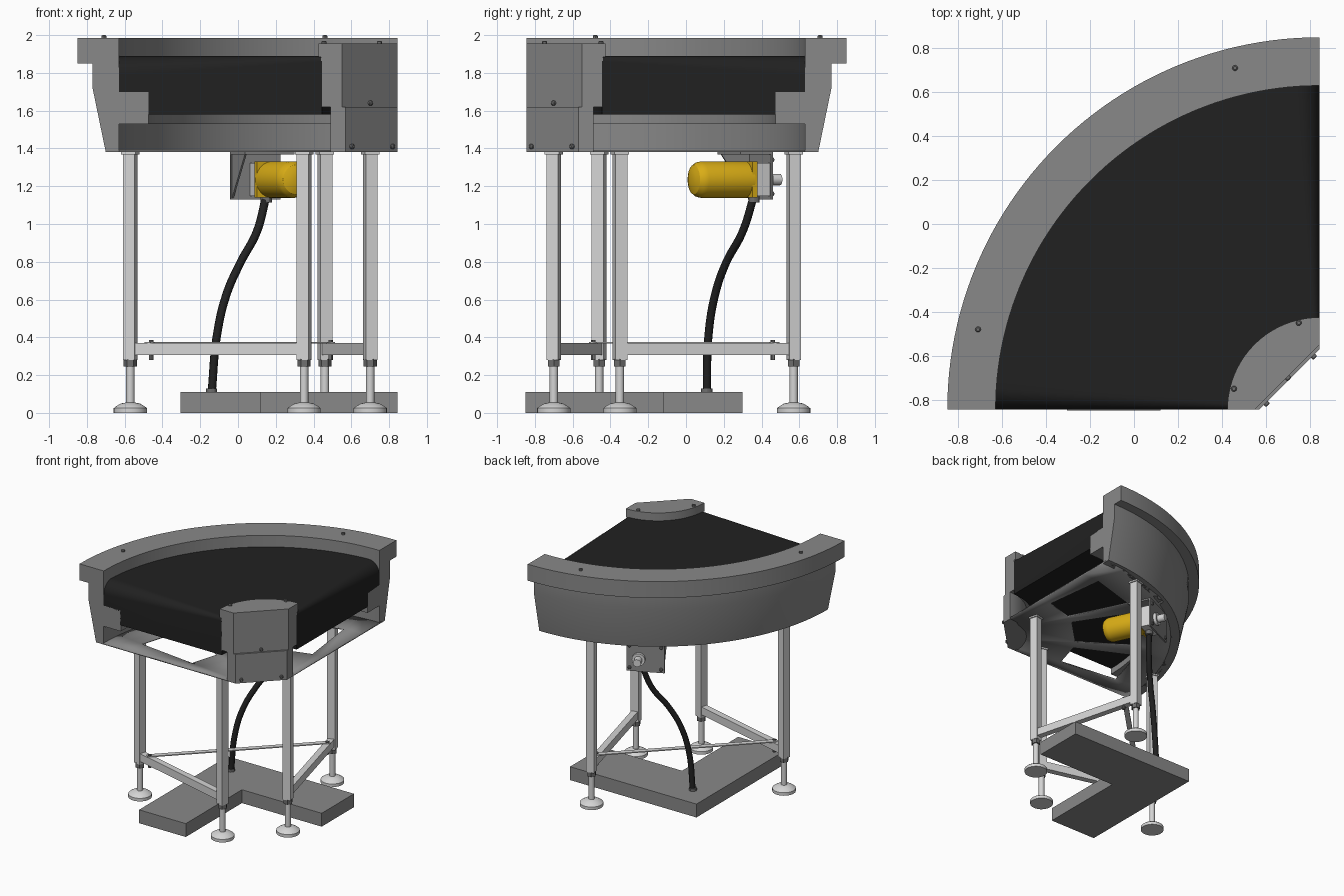
import bpy, bmesh, math
from mathutils import Vector, Matrix

if "Cube" in bpy.data.objects:
    bpy.data.objects.remove(bpy.data.objects["Cube"])

CX, CY = 0.845, -0.845          # pivot of the 90 degree curve
rad = math.radians


def mat(name, col):
    m = bpy.data.materials.new(name)
    m.diffuse_color = (*col, 1)
    m.use_nodes = True
    m.node_tree.nodes["Principled BSDF"].inputs["Base Color"].default_value = m.diffuse_color
    return m


GREY = mat("guard_grey", (0.25, 0.25, 0.25))
LIGHT = mat("light_metal", (0.66, 0.66, 0.66))
BLACK = mat("belt_black", (0.015, 0.015, 0.015))
YELLOW = mat("motor_yellow", (0.70, 0.42, 0.008))
STEEL = mat("bolt_grey", (0.16, 0.16, 0.16))


def finish(bm, name, m):
    bmesh.ops.recalc_face_normals(bm, faces=bm.faces)
    me = bpy.data.meshes.new(name)
    bm.to_mesh(me)
    bm.free()
    me.materials.append(m)
    ob = bpy.data.objects.new(name, me)
    bpy.context.collection.objects.link(ob)
    return ob


def polar(r, a, z):
    return (CX + r * math.cos(a), CY + r * math.sin(a), z)


def sweep(name, sec, m, angles, shape=lambda r, z, a: z):
    """Sweep a closed (radius, z) section around the pivot."""
    bm = bmesh.new()
    rings = [[bm.verts.new(polar(r, a, shape(r, z, a))) for r, z in sec] for a in angles]
    n = len(sec)
    for p, q in zip(rings, rings[1:]):
        for i in range(n):
            j = (i + 1) % n
            bm.faces.new((p[i], p[j], q[j], q[i]))
    bm.faces.new(rings[0])
    bm.faces.new(rings[-1])
    return finish(bm, name, m)


def prism(name, pts, z0, z1, m):
    bm = bmesh.new()
    f = bm.faces.new([bm.verts.new((x, y, z0)) for x, y in pts])
    ext = bmesh.ops.extrude_face_region(bm, geom=[f])["geom"]
    bmesh.ops.translate(bm, vec=(0, 0, z1 - z0),
                        verts=[v for v in ext if isinstance(v, bmesh.types.BMVert)])
    return finish(bm, name, m)


def box(name, c, size, m, ang=0):
    bm = bmesh.new()
    bmesh.ops.create_cube(bm, size=1, matrix=Matrix.Translation(c) @ Matrix.Rotation(ang, 4, 'Z')
                          @ Matrix.Diagonal((*size, 1)))
    return finish(bm, name, m)


def bar(name, p, q, w, h, m):
    p, q = Vector(p), Vector(q)
    d = q - p
    return box(name, (p + q) / 2, (d.length, w, h), m, math.atan2(d.y, d.x))


def lathe(name, prof, m, base, axis=(0, 0, 1), seg=32):
    """Revolve (radius, height) pairs about an axis from a base point."""
    bm = bmesh.new()
    rings = [[bm.verts.new((r * math.cos(k * math.tau / seg), r * math.sin(k * math.tau / seg), h))
              for k in range(seg)] for r, h in prof]
    for p, q in zip(rings, rings[1:]):
        for i in range(seg):
            j = (i + 1) % seg
            bm.faces.new((p[i], p[j], q[j], q[i]))
    bm.faces.new(rings[0])
    bm.faces.new(rings[-1])
    rot = Vector((0, 0, 1)).rotation_difference(Vector(axis)).to_matrix().to_4x4()
    bm.transform(Matrix.Translation(base) @ rot)
    return finish(bm, name, m)


def bolt(name, base, axis=(0, 0, 1), h=0.015, r=0.013):
    lathe(name, [(r, -0.005), (r, h * 0.7), (r * 0.6, h)], STEEL, base, axis, 12)


ARC = [rad(90 + 90 * i / 48) for i in range(49)]

# Outer guard rail, skirt housing
sweep("outer_guard", [(1.475, 1.85), (1.695, 1.85), (1.695, 1.985), (1.475, 1.985)], GREY, ARC)
sweep("outer_skirt", [(1.615, 1.85), (1.615, 1.72), (1.545, 1.38), (1.475, 1.38), (1.475, 1.53),
                      (1.32, 1.53), (1.32, 1.70), (1.475, 1.70), (1.475, 1.85)], GREY, ARC)

# Belt with ends rounded over conical rollers
K = 0.068


def roll(r, z, a):
    t = min(a - rad(90), rad(180) - a) / K
    if z < 1.88 or t >= 1:
        return z
    return z - K * r * (1 - math.sqrt(max(0, 1 - (1 - t) ** 2)))


ends = [K * (1 - math.cos(rad(90 * i / 10))) for i in range(10)]
belt_angles = sorted([rad(90) + e for e in ends] + [rad(180) - e for e in ends]
                     + [rad(94 + 82 * i / 40) for i in range(41)])
sweep("belt", [(0.40, 1.89), (1.478, 1.89), (1.478, 1.70), (1.325, 1.69), (1.325, 1.58), (0.40, 1.58)],
      BLACK, belt_angles, roll)


# Inner corner housing: cap, upper block, lower block
def corner(name, r, cut, z0, z1):
    arc = [polar(r, rad(90 + 90 * i / 20), 0)[:2] for i in range(21)]
    prism(name, arc + [(CX - cut, CY), (CX, CY + cut)], z0, z1, GREY)


corner("inner_guard_cap", 0.42, 0.295, 1.885, 1.955)
corner("inner_upper_block", 0.405, 0.295, 1.62, 1.885)
corner("inner_lower_block", 0.355, 0.275, 1.38, 1.62)

# Floor pan with three windows
bm = bmesh.new()
radii = [0.345, 0.74, 1.25, 1.52]
angs = [90, 97, 116, 123, 147, 154, 173, 180]
grid = [[bm.verts.new(polar(r, rad(a), 1.392)) for r in radii] for a in angs]
for i in range(7):
    for j in range(3):
        if j == 1 and i in (1, 3, 5):
            continue
        bm.faces.new((grid[i][j], grid[i][j + 1], grid[i + 1][j + 1], grid[i + 1][j]))
pan = finish(bm, "floor_pan", GREY)
if pan.data.polygons[0].normal.z < 0:
    pan.data.flip_normals()
pan.modifiers.new("thickness", 'SOLIDIFY').thickness = 0.012

# Legs with levelling feet
legs = {"outer_left": (-0.57, -0.46), "inner_left": (0.35, -0.70),
        "inner_right": (0.70, -0.35), "outer_right": (0.46, 0.57)}
tilt = math.atan2(-0.24, 0.92)
for n, (x, y) in legs.items():
    ang = tilt if n.endswith("left") else math.pi / 2 - tilt - math.pi
    box(n + "_leg", (x, y, 0.83), (0.064, 0.064, 1.10), LIGHT, ang)
    lathe(n + "_foot", [(0.088, 0), (0.088, 0.025), (0.075, 0.035), (0.05, 0.05), (0.022, 0.055),
                        (0.022, 0.245)], LIGHT, (x, y, 0))
    lathe(n + "_nut", [(0.035, 0.245), (0.035, 0.285)], STEEL, (x, y, 0), seg=6)
    box(n + "_top_plate", (x, y, 1.374), (0.08, 0.08, 0.012), LIGHT, ang)

# Braces between the legs
for side in ("left", "right"):
    p, q = legs["outer_" + side], legs["inner_" + side]
    bar(side + "_brace", (*p, 0.338), (*q, 0.338), 0.05, 0.064, LIGHT)
bar("cross_strap", (-0.48, -0.50, 0.372), (0.50, 0.48, 0.372), 0.04, 0.008, LIGHT)
for i, (x, y) in enumerate([(-0.46, -0.49), (0.49, 0.46)]):
    lathe(f"strap_bolt_{i}", [(0.012, 0.28), (0.012, 0.385)], STEEL, (x, y, 0), seg=12)

# L-shaped base on the ground
prism("base_platform", [(-0.305, -0.85), (0.12, -0.85), (0.12, -0.12), (0.845, -0.12),
                        (0.845, 0.30), (-0.305, 0.30)], 0, 0.11, GREY)

# Motor, gearbox and mounting bracket
ax = Vector((0.42, -0.907, 0)).normalized()
side = Vector((0.907, 0.42, 0)).normalized()
mang = math.atan2(side.y, side.x)
b = Vector((0.19, 0.30, 1.235))
lathe("motor", [(0.097, -0.03), (0.097, 0.24), (0.092, 0.265), (0.078, 0.285), (0.05, 0.296),
                (0.02, 0.30)], YELLOW, b, ax)
box("motor_flange", b - ax * 0.03, (0.185, 0.03, 0.19), YELLOW, mang)
box("gearbox", b - ax * 0.08, (0.17, 0.08, 0.175), LIGHT, mang)
pl = b - ax * 0.128 - side * 0.05
box("bracket_plate", (pl.x, pl.y, 1.255), (0.29, 0.012, 0.25), GREY, mang)
tp = pl + ax * 0.09
box("bracket_top", (tp.x, tp.y, 1.374), (0.29, 0.19, 0.012), GREY, mang)
lathe("gear_hub", [(0.05, 0), (0.05, 0.03), (0.03, 0.03), (0.03, 0.09)], LIGHT, b - ax * 0.128, -ax, 24)
for i, (u, z) in enumerate([(u, z) for u in (-0.12, 0.12) for z in (1.16, 1.34)]):
    p = pl + side * u - ax * 0.006
    bolt(f"bracket_bolt_{i}", (p.x, p.y, z), -ax)
bm = bmesh.new()                                   # triangular gusset
g = pl - side * 0.138
tri = [(0, 1.13), (0, 1.37), (0.17, 1.37)]
rows = [[bm.verts.new((*(g + ax * d + side * s).xy, z)) for d, z in tri] for s in (0, 0.01)]
for i in range(3):
    j = (i + 1) % 3
    bm.faces.new((rows[0][i], rows[0][j], rows[1][j], rows[1][i]))
bm.faces.new(rows[0])
bm.faces.new(rows[1])
finish(bm, "bracket_gusset", GREY)

# Cable from motor to base
cu = bpy.data.curves.new("cable", 'CURVE')
cu.dimensions = '3D'
cu.bevel_depth = 0.022
cu.bevel_resolution = 3
cu.use_fill_caps = True
pts = [(0.15, 0.36, 1.15), (0.10, 0.30, 0.96), (0.01, 0.21, 0.79), (-0.06, 0.155, 0.63),
       (-0.11, 0.12, 0.42), (-0.14, 0.11, 0.10)]
sp = cu.splines.new('BEZIER')
sp.bezier_points.add(len(pts) - 1)
for bp, p in zip(sp.bezier_points, pts):
    bp.co = p
    bp.handle_left_type = bp.handle_right_type = 'AUTO'
cu.materials.append(BLACK)
bpy.context.collection.objects.link(bpy.data.objects.new("cable", cu))
lathe("cable_gland_base", [(0.03, 0.105), (0.03, 0.13)], STEEL, (-0.14, 0.11, 0), seg=12)
lathe("cable_gland_motor", [(0.03, 1.115), (0.03, 1.15)], STEEL, (0.15, 0.36, 0), seg=12)

# Cover screws
for i, p in enumerate([(0.46, 0.71, 1.985), (-0.71, -0.48, 1.985), (0.75, -0.45, 1.955), (0.455, -0.75, 1.955)]):
    bolt(f"top_screw_{i}", p)
diag = Vector((1, -1, 0)).normalized()
for i, p in enumerate([(0.6975, -0.6975, 1.64), (0.60, -0.815, 1.41), (0.815, -0.60, 1.41)]):
    bolt(f"corner_screw_{i}", p, diag)

# Smooth shading with sharp edges kept
for ob in bpy.data.objects:
    ob.select_set(ob.type == 'MESH')
bpy.context.view_layer.objects.active = pan
bpy.ops.object.shade_smooth_by_angle(angle=rad(30))
